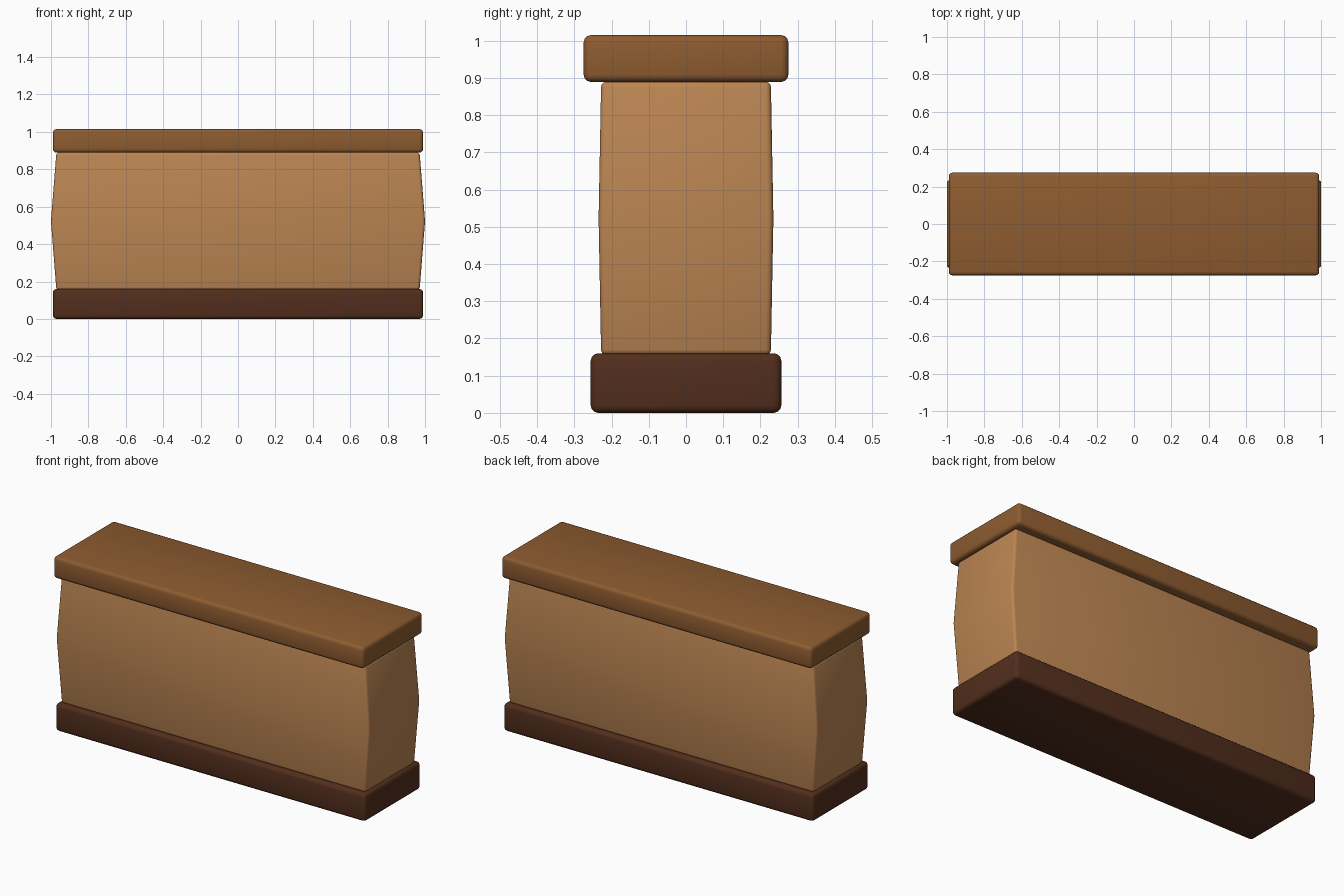
import bpy, bmesh
from mathutils import Vector

if "Cube" in bpy.data.objects:
    bpy.data.objects.remove(bpy.data.objects["Cube"])


def make_block(name, half_x, half_y, z0, z1, bevel, color, bulge=None):
    bm = bmesh.new()
    bmesh.ops.create_cube(bm, size=2)
    # optional middle loop pushed outward
    if bulge:
        upright = [e for e in bm.edges
                   if abs(e.verts[0].co.z - e.verts[1].co.z) > 1]
        bmesh.ops.subdivide_edges(bm, edges=upright, cuts=1, use_grid_fill=True)
        for v in bm.verts:
            if abs(v.co.z) < 0.1:
                v.co.x *= bulge
                v.co.y *= bulge
    half_z = (z1 - z0) / 2
    bmesh.ops.scale(bm, vec=Vector((half_x, half_y, half_z)), verts=bm.verts)
    bmesh.ops.translate(bm, vec=Vector((0, 0, z0 + half_z)), verts=bm.verts)
    mesh = bpy.data.meshes.new(name)
    bm.to_mesh(mesh)
    bm.free()
    obj = bpy.data.objects.new(name, mesh)
    bpy.context.collection.objects.link(obj)

    mod = obj.modifiers.new("rounded_edges", 'BEVEL')
    mod.width = bevel
    mod.segments = 3
    mod.limit_method = 'ANGLE'
    for p in mesh.polygons:
        p.use_smooth = True

    mat = bpy.data.materials.new(name + "_wood")
    mat.diffuse_color = (*color, 1)
    mat.use_nodes = True
    mat.node_tree.nodes["Principled BSDF"].inputs["Base Color"].default_value = mat.diffuse_color
    mesh.materials.append(mat)
    return obj


# dark plinth
make_block("base", 0.99, 0.256, 0.0, 0.16, 0.02, (0.085, 0.027, 0.012))
# bulging counter body
make_block("body", 0.971, 0.228, 0.155, 0.89, 0.015, (0.5, 0.235, 0.085), bulge=1.03)
# overhanging top slab
make_block("countertop", 0.99, 0.275, 0.889, 1.015, 0.02, (0.27, 0.107, 0.03))
